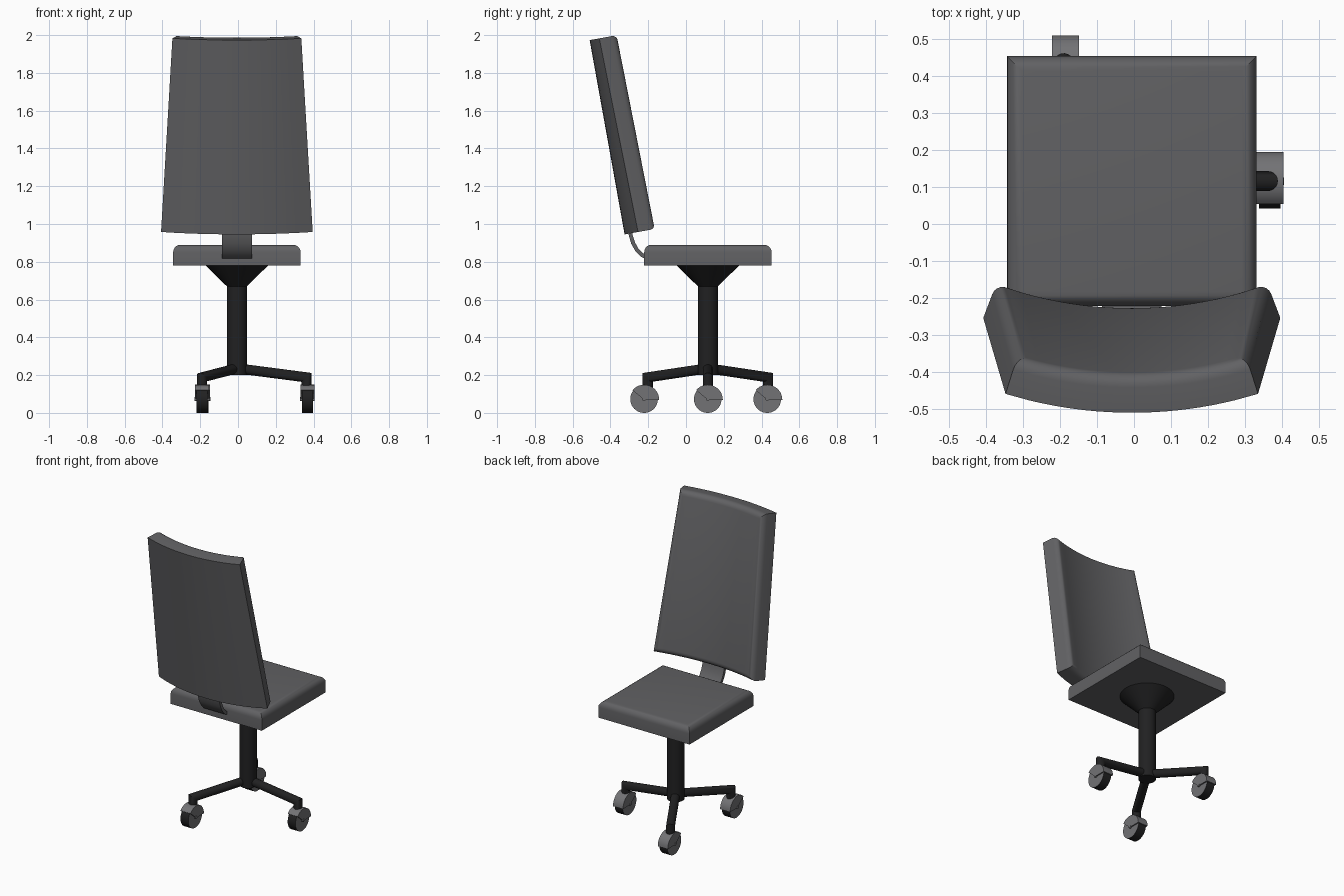
import bpy, bmesh
from math import sin, cos, pi, radians
from mathutils import Vector, Matrix

if "Cube" in bpy.data.objects:
    bpy.data.objects.remove(bpy.data.objects["Cube"])

CX, CY = -0.006, 0.116          # column axis


def material(name, v):
    m = bpy.data.materials.new(name)
    m.diffuse_color = (v, v, v * 1.05, 1)
    m.use_nodes = True
    m.node_tree.nodes["Principled BSDF"].inputs["Base Color"].default_value = m.diffuse_color
    return m


GREY, LIGHT, BLACK = material("upholstery", 0.12), material("caster_grey", 0.17), material("black_metal", 0.015)


def finish(name, bm, *mats):
    bmesh.ops.recalc_face_normals(bm, faces=bm.faces)
    me = bpy.data.meshes.new(name)
    bm.to_mesh(me)
    bm.free()
    for m in mats:
        me.materials.append(m)
    me.shade_smooth()
    me.set_sharp_from_angle(angle=radians(35))
    ob = bpy.data.objects.new(name, me)
    bpy.context.collection.objects.link(ob)
    return ob


def loft(bm, rings):
    """Skin equal-length closed rings and cap both ends."""
    vs = [[bm.verts.new(p) for p in r] for r in rings]
    n = len(vs[0])
    for a, b in zip(vs, vs[1:]):
        for i in range(n):
            bm.faces.new((a[i], a[(i + 1) % n], b[(i + 1) % n], b[i]))
    bm.faces.new(vs[0])
    bm.faces.new(vs[-1])


def extrude_x(name, profile, cx, width, *mats):
    """Extrude a closed (y, z) profile along x."""
    bm = bmesh.new()
    loft(bm, [[(cx + s * width / 2, y, z) for y, z in profile] for s in (-1, 1)])
    return finish(name, bm, *mats)


def circle(cy, cz, r, n=32):
    return [(cy + r * cos(2 * pi * i / n), cz + r * sin(2 * pi * i / n)) for i in range(n)]


def cushion(bm, size, centre, face_axis, bevel):
    """Box whose face on the positive side of face_axis has rounded edges."""
    bmesh.ops.create_cube(bm, size=1, matrix=Matrix.Translation(centre) @ Matrix.Diagonal((*size, 1)))
    top = max(v.co[face_axis] for v in bm.verts) - 1e-4
    edges = [e for e in bm.edges if all(v.co[face_axis] > top for v in e.verts)]
    bmesh.ops.bevel(bm, geom=edges, offset=bevel, segments=5, profile=0.5, affect='EDGES')


# Seat
bm = bmesh.new()
cushion(bm, (0.675, 0.675, 0.11), (CX, CY, 0.835), 2, 0.04)
finish("seat", bm, GREY)

# Backrest: cushion, sliced, tapered, bent around a vertical cylinder and reclined
bm = bmesh.new()
L, R, tilt = 1.045, 1.15, radians(10.2)
cushion(bm, (0.82, 0.105, L), (0, 0.0525, L / 2), 1, 0.035)
for i in range(1, 20):
    bmesh.ops.bisect_plane(bm, geom=bm.verts[:] + bm.edges[:] + bm.faces[:],
                           plane_co=(-0.37 + 0.037 * i, 0, 0), plane_no=(1, 0, 0))
up, fwd = Vector((0, -sin(tilt), cos(tilt))), Vector((0, cos(tilt), sin(tilt)))
for v in bm.verts:
    u, w, h = v.co
    a = u * (1 - 0.155 * h / L) / R
    v.co = (Vector((CX, -0.325, 0.945)) + Vector(((R - w) * sin(a), 0, 0))
            + fwd * (R - (R - w) * cos(a)) + up * h)
finish("backrest", bm, GREY)

# Curved bracket joining seat and backrest
outer = [(-0.314, 1.0), (-0.303, 0.94), (-0.29, 0.895), (-0.268, 0.857), (-0.24, 0.828), (-0.21, 0.812), (-0.15, 0.805)]
inner = [(-0.15, 0.825), (-0.203, 0.832), (-0.228, 0.846), (-0.252, 0.87), (-0.27, 0.902), (-0.283, 0.943), (-0.294, 1.0)]
extrude_x("back_bracket", outer + inner, CX, 0.16, GREY)

# Column with flared top
bm = bmesh.new()
loft(bm, [[(CX + x, CY + y, z) for x, y in circle(0, 0, r)]
          for r, z in ((0.053, 0.2), (0.053, 0.67), (0.165, 0.78))])
finish("column", bm, BLACK)

# Three legs: sloping tube mitred into a short vertical stem
D, r = 0.368, 0.027
for k in range(3):
    bm = bmesh.new()
    c = circle(0, 0, r, 20)
    rings = [[(0, t, 0.236 + s) for t, s in c],
             [(D + s, t, 0.236 - 0.13 * (D + s) + s) for t, s in c],
             [(D + s, t, 0.12) for t, s in c]]
    loft(bm, rings)
    bm.transform(Matrix.Translation((CX, CY, 0)) @ Matrix.Rotation(k * 2 * pi / 3, 4, 'Z'))
    finish(f"leg_{k + 1}", bm, BLACK)

# Casters: wheel, pie-shaped fender and axle pin
for k, (x, y) in enumerate(((0.367, 0.115), (-0.185, 0.43), (-0.19, -0.222)), 1):
    z = 0.073
    wheel = extrude_x(f"wheel_{k}", circle(y, z, z, 40), x, 0.058, BLACK, LIGHT)
    for p in wheel.data.polygons:
        p.material_index = int(len(p.vertices) > 4)
    arc = [(y + 0.08 * cos(radians(a)), z - 0.004 + 0.08 * sin(radians(a))) for a in range(0, 141, 10)]
    extrude_x(f"fender_{k}", [(y, z - 0.004)] + arc, x, 0.074, LIGHT)
    extrude_x(f"axle_{k}", circle(y, z, 0.01, 12), x, 0.078, LIGHT)
